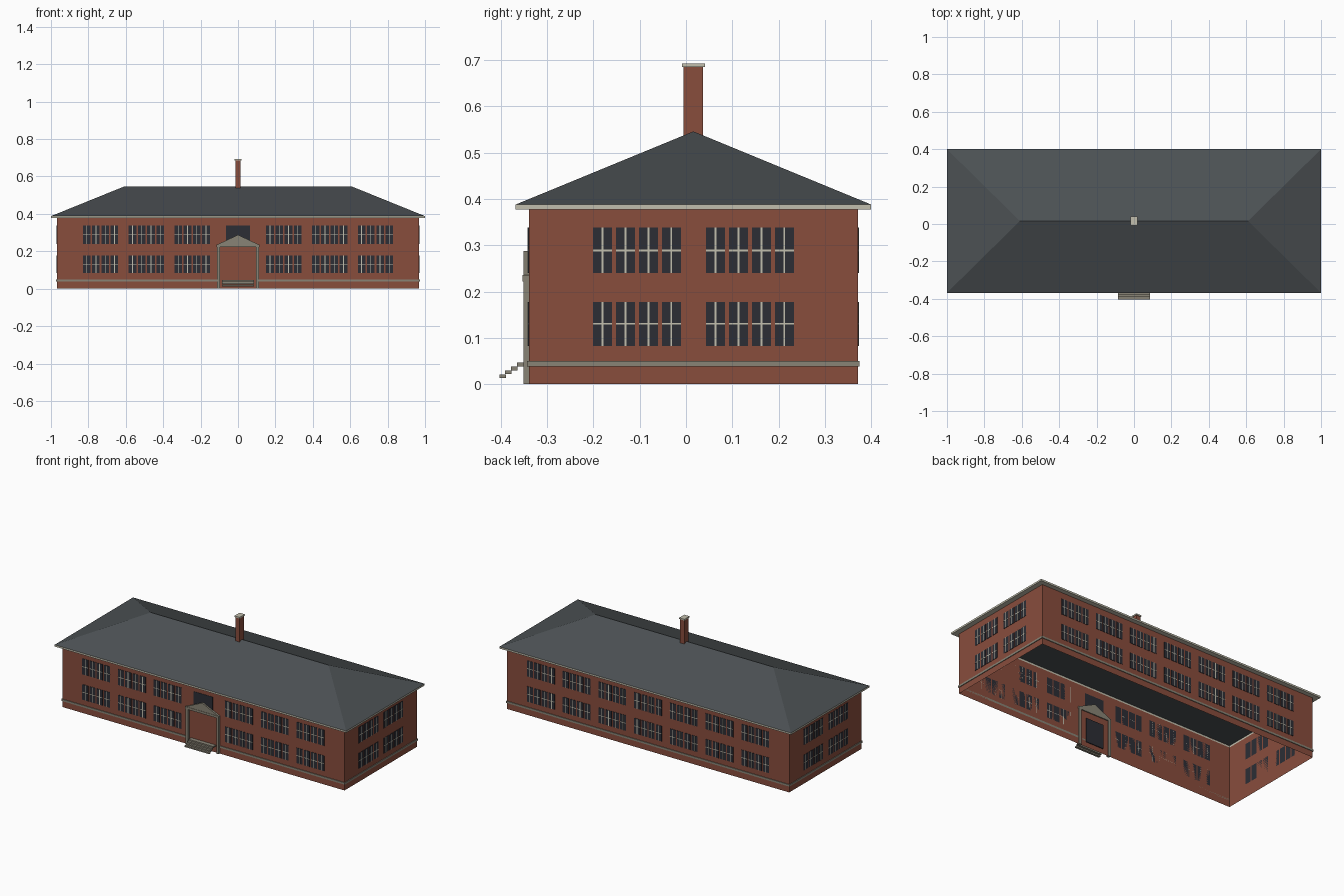
import bpy, bmesh
from mathutils import Vector

if "Cube" in bpy.data.objects:
    bpy.data.objects.remove(bpy.data.objects["Cube"])


def material(name, rgb):
    m = bpy.data.materials.new(name)
    m.use_nodes = True
    m.diffuse_color = (*rgb, 1)
    m.node_tree.nodes["Principled BSDF"].inputs["Base Color"].default_value = (*rgb, 1)
    return m


BRICK = material("red_brick", (0.25, 0.074, 0.046))
SLATE = material("dark_slate", (0.072, 0.082, 0.088))
GLASS = material("dark_glass", (0.025, 0.027, 0.036))
STONE = material("grey_stone", (0.25, 0.23, 0.18))
TRIM = material("cream_trim", (0.54, 0.52, 0.42))

# Main dimensions
HX, HY, CY = 0.968, 0.355, 0.016
WALL_TOP, EAVE_TOP, RIDGE = 0.377, 0.388, 0.546
ROOF_X, ROOF_Y = 1.0, 0.384


def finish(name, bm, mat):
    bmesh.ops.recalc_face_normals(bm, faces=bm.faces)
    mesh = bpy.data.meshes.new(name)
    bm.to_mesh(mesh)
    bm.free()
    mesh.materials.append(mat)
    obj = bpy.data.objects.new(name, mesh)
    bpy.context.collection.objects.link(obj)
    return obj


def add_box(bm, lo, hi):
    lo, hi = Vector(lo), Vector(hi)
    verts = bmesh.ops.create_cube(bm, size=1)["verts"]
    for v in verts:
        v.co = (lo + hi) / 2 + v.co * (hi - lo)


def boxes(name, mat, *spans):
    bm = bmesh.new()
    for lo, hi in spans:
        add_box(bm, lo, hi)
    return finish(name, bm, mat)


def hull(name, mat, points):
    bm = bmesh.new()
    for p in points:
        bm.verts.new(p)
    bmesh.ops.convex_hull(bm, input=bm.verts[:])
    bmesh.ops.dissolve_limit(bm, angle_limit=0.01, verts=bm.verts[:], edges=bm.edges[:])
    return finish(name, bm, mat)


# Brick shell, open underneath
bm = bmesh.new()
add_box(bm, (-HX, CY - HY, 0), (HX, CY + HY, EAVE_TOP))
bmesh.ops.delete(bm, geom=[f for f in bm.faces if abs(f.normal.z) > 0.5], context="FACES")
finish("brick_walls", bm, BRICK)

# Hipped roof
hull("hipped_roof", SLATE,
     [(sx * ROOF_X, CY + sy * ROOF_Y, EAVE_TOP) for sx in (-1, 1) for sy in (-1, 1)]
     + [(sx * 0.61, CY, RIDGE) for sx in (-1, 1)])


def ring(name, mat, inner, outer, z0, z1, gap=0):
    """Rectangular frame around the building, with an optional gap at the front."""
    (ix, iy), (ox, oy) = inner, outer
    spans = [((-ox, CY + iy, z0), (ox, CY + oy, z1))]
    for s in (-1, 1):
        a, b = sorted((s * ix, s * ox))
        spans.append(((a, CY - iy, z0), (b, CY + iy, z1)))
        a, b = sorted((s * gap, s * ox))
        spans.append(((a, CY - oy, z0), (b, CY - iy, z1)))
    return boxes(name, mat, *spans)


# Eaves board and stone base course
ring("eaves_board", TRIM, (HX, HY), (ROOF_X, ROOF_Y), WALL_TOP, EAVE_TOP)
ring("base_course", STONE, (HX, HY), (HX + 0.004, HY + 0.004), 0.038, 0.05, gap=0.1)

# Chimney and its cap
boxes("chimney", BRICK, ((-0.014, CY - 0.021, 0.5), (0.014, CY + 0.021, 0.685)))
boxes("chimney_cap", TRIM, ((-0.018, CY - 0.025, 0.685), (0.018, CY + 0.025, 0.693)))


def on_wall(side, u, z0, z1, width, depth):
    """Span of a thin plate centred at u along the named wall."""
    half = width / 2
    if side in ("front", "back"):
        s = -1 if side == "front" else 1
        y0, y1 = sorted((CY + s * HY, CY + s * (HY + depth)))
        return (u - half, y0, z0), (u + half, y1, z1)
    s = 1 if side == "left" else -1
    x0, x1 = sorted((s * HX, s * (HX + depth)))
    return (x0, CY + u - half, z0), (x1, CY + u + half, z1)


# Windows: groups of four narrow panes in two storeys
PITCH, PANE = 0.0495, 0.041
STOREYS = ((0.083, 0.178), (0.24, 0.338))
long_wall = [i * 0.245 for i in range(-3, 4)]
groups = {"front": [u for u in long_wall if u], "back": long_wall,
          "left": [-0.122, 0.122], "right": [-0.122, 0.122]}
for side, centres in groups.items():
    panes, bars = [], []
    for z0, z1 in STOREYS:
        mid = (z0 + z1) / 2
        for c in centres:
            for k in range(4):
                u = c + (k - 1.5) * PITCH
                panes.append(on_wall(side, u, z0, z1, PANE, 0.002))
                bars.append(on_wall(side, u, z0, z1, 0.004, 0.003))
                bars.append(on_wall(side, u, mid - 0.002, mid + 0.002, PANE, 0.003))
    boxes(side + "_window_panes", GLASS, *panes)
    boxes(side + "_glazing_bars", TRIM, *bars)

boxes("landing_window", GLASS, on_wall("front", 0, *STOREYS[1], 0.13, 0.002))

# Entrance surround: posts, lintel and pediment
FRONT = CY - HY
PORCH = FRONT - 0.012
boxes("entrance_posts", STONE,
      *[((s * 0.105 - 0.008, PORCH, 0), (s * 0.105 + 0.008, FRONT + 0.006, 0.227))
        for s in (-1, 1)])
boxes("entrance_lintel", STONE,
      ((-0.115, PORCH - 0.002, 0.222), (0.115, FRONT + 0.006, 0.236)))
hull("entrance_pediment", STONE,
     [(x, y, z) for y in (PORCH, FRONT + 0.006)
      for x, z in ((-0.113, 0.235), (0.113, 0.235), (0, 0.288))])

# Door panel on the inner face of the front wall
boxes("inner_door", GLASS, ((-0.06, FRONT + 0.001, 0.03), (0.06, FRONT + 0.006, 0.18)))

# Entrance steps: thin treads climbing to the door
boxes("entrance_steps", STONE,
      *[((-0.085, -0.403 + i * 0.0125, 0.013 + i * 0.0085),
         (0.085, -0.389 + i * 0.0125, 0.021 + i * 0.0085)) for i in range(4)],
      ((-0.085, -0.353, 0.038), (0.085, FRONT, 0.046)))
